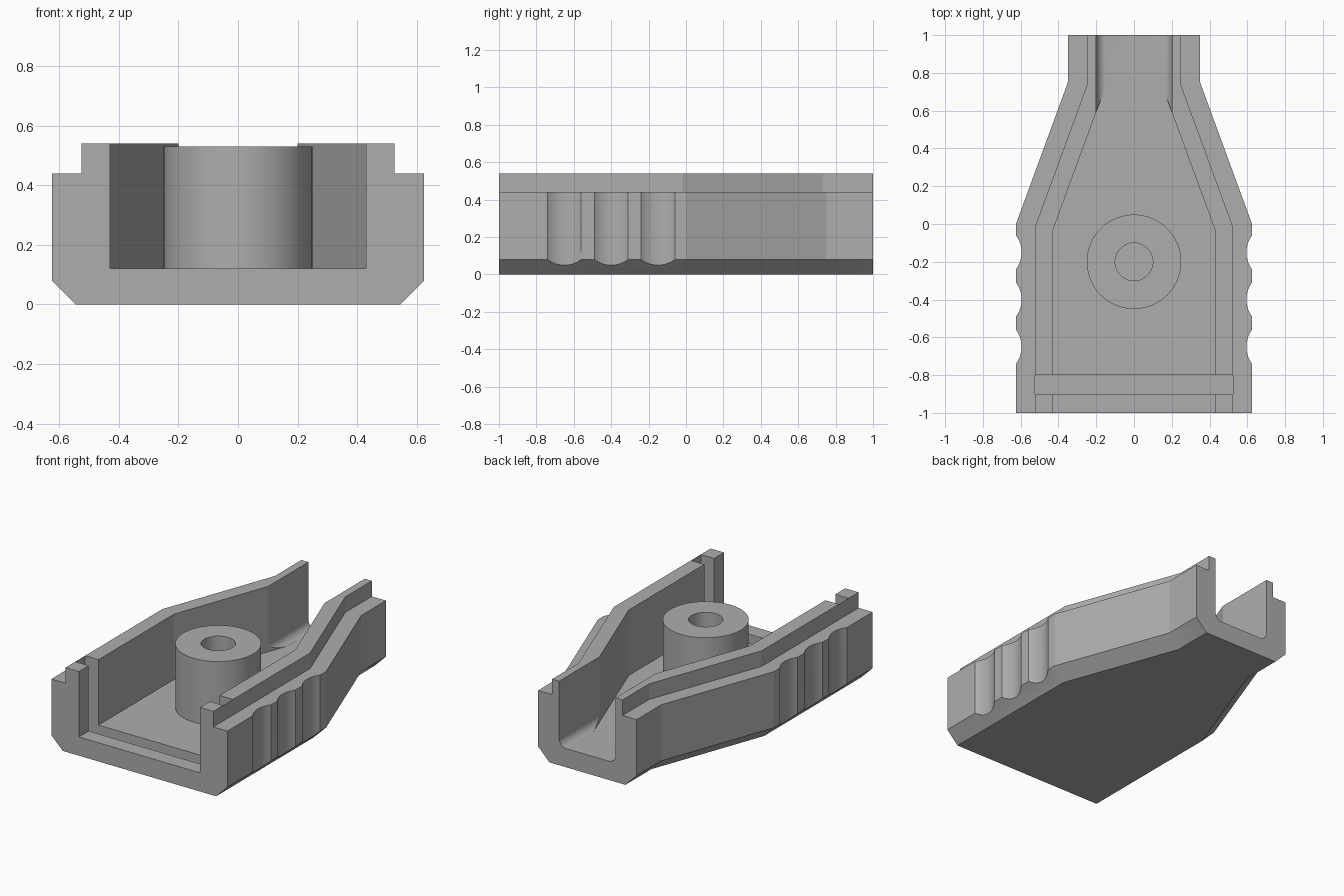
import bpy, bmesh, math

if "Cube" in bpy.data.objects:
    bpy.data.objects.remove(bpy.data.objects["Cube"], do_unlink=True)

grey = bpy.data.materials.new("plain grey")
grey.use_nodes = True
colour = (0.42, 0.42, 0.42, 1)
grey.diffuse_color = colour
grey.node_tree.nodes["Principled BSDF"].inputs["Base Color"].default_value = colour

WIDE, NARROW, BEND = 0.625, 0.35, 0.75   # half widths and the end of the taper
FLOOR = 0.12


def outline(inset, front=-1.0, back=1.0):
    """Closed plan of the body, moved inwards by inset."""
    slope = (WIDE - NARROW) / BEND
    shift = inset * (math.hypot(1, slope) - 1) / slope
    half = [(WIDE - inset, front), (WIDE - inset, -shift),
            (NARROW - inset, BEND - shift), (NARROW - inset, back)]
    return half + [(-x, y) for x, y in reversed(half)]


def circle(cx, cy, r, n=64):
    return [(cx + r * math.cos(2 * math.pi * i / n),
             cy + r * math.sin(2 * math.pi * i / n)) for i in range(n)]


def loft(name, rings):
    """Solid through equal-length rings of 3D points, capped at both ends."""
    bm = bmesh.new()
    loops = [[bm.verts.new(p) for p in ring] for ring in rings]
    for a, b in zip(loops, loops[1:]):
        for i in range(len(a)):
            j = (i + 1) % len(a)
            bm.faces.new((a[i], a[j], b[j], b[i]))
    bm.faces.new(loops[0][::-1])
    bm.faces.new(loops[-1])
    bmesh.ops.recalc_face_normals(bm, faces=bm.faces)
    mesh = bpy.data.meshes.new(name)
    bm.to_mesh(mesh)
    bm.free()
    mesh.materials.append(grey)
    obj = bpy.data.objects.new(name, mesh)
    bpy.context.collection.objects.link(obj)
    return obj


def prism(name, plan, z0, z1):
    return loft(name, [[(x, y, z) for x, y in plan] for z in (z0, z1)])


def activate(obj):
    bpy.ops.object.select_all(action="DESELECT")
    obj.select_set(True)
    bpy.context.view_layer.objects.active = obj


def cut(target, cutter):
    mod = target.modifiers.new("cut", "BOOLEAN")
    mod.operation, mod.solver, mod.object = "DIFFERENCE", "EXACT", cutter
    activate(target)
    bpy.ops.object.modifier_apply(modifier=mod.name)
    bpy.data.objects.remove(cutter, do_unlink=True)


# Body with chamfered lower edges and a stepped lip
levels = [(0, 0.08), (0.08, 0), (0.44, 0), (0.44, 0.1), (0.54, 0.1)]
body = loft("housing_body", [[(x, y, z) for x, y in outline(d)] for z, d in levels])

# Main cavity, open at the front
cut(body, prism("cavity", outline(0.195, -1.2, 0.8), FLOOR, 1))

# Rear channel with rounded lower corners
r, w = 0.05, 0.2
right = [(w - r + r * math.sin(a), FLOOR + r - r * math.cos(a))
         for a in (math.pi / 2 * i / 10 for i in range(11))] + [(w, 1)]
section = right + [(-x, z) for x, z in reversed(right)]
cut(body, loft("channel", [[(x, y, z) for x, z in section] for y in (0.5, 1.2)]))

# Slot across the floor and both walls
sx = WIDE - 0.1
cut(body, prism("slot", [(-sx, -0.9), (sx, -0.9), (sx, -0.8), (-sx, -0.8)], 0.06, 1))

# Finger grips scooped out of both sides
for side in (-1, 1):
    for y in (-0.15, -0.4, -0.65):
        cut(body, prism("scoop", circle(side * 0.745, y, 0.15, 80), -0.1, 0.7))

# Hollow screw post standing on the floor
post = prism("screw_post", circle(0, -0.2, 0.25), 0.1, 0.53)
cut(post, prism("bore", circle(0, -0.2, 0.1), 0, 1))

for obj in (body, post):
    activate(obj)
    bpy.ops.object.shade_smooth_by_angle(angle=math.radians(15))
